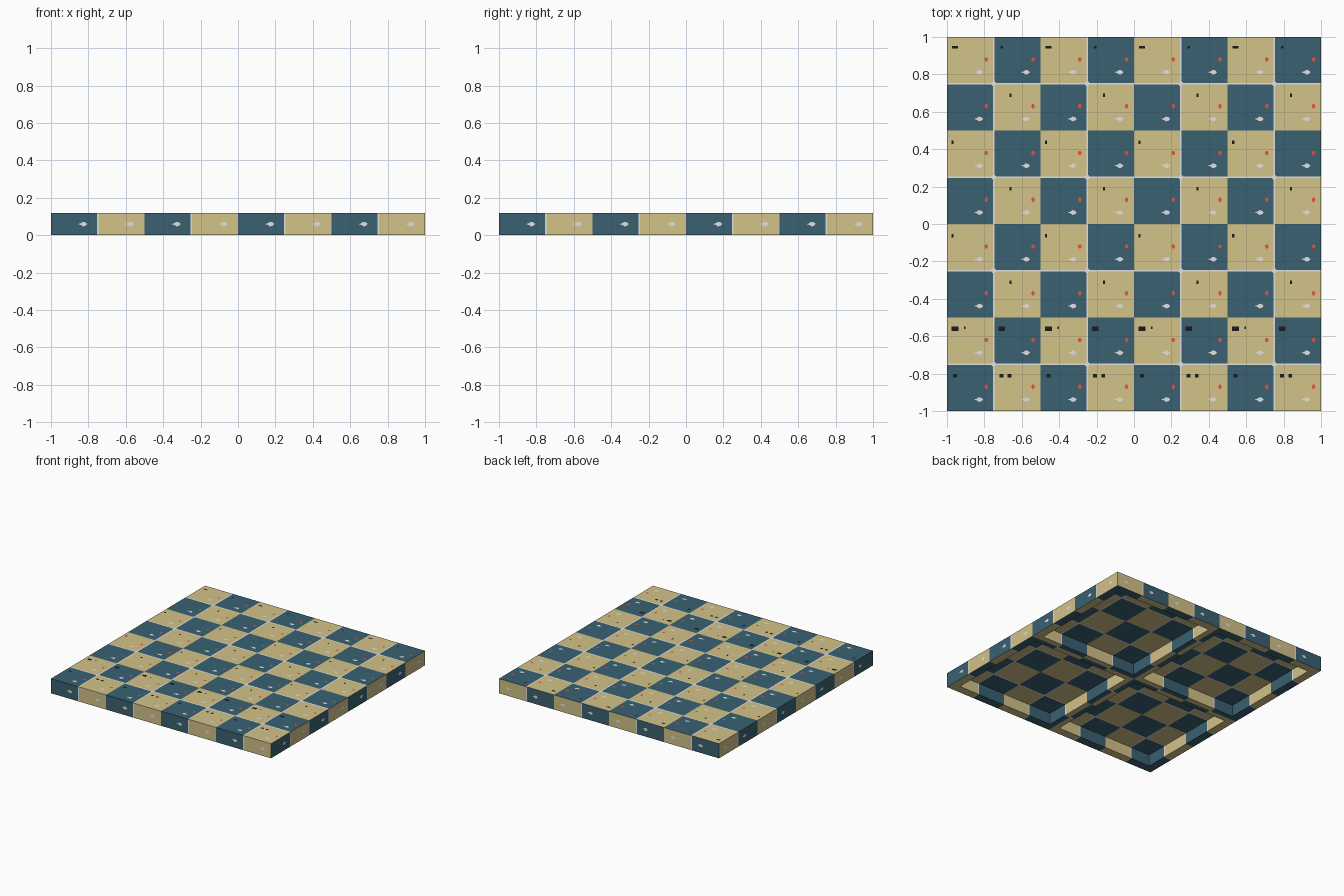
import bpy, bmesh, math
from mathutils import Matrix, Vector

cube = bpy.data.objects.get("Cube")
if cube:
    bpy.data.objects.remove(cube, do_unlink=True)

HEIGHT = 0.12
TILE = 0.25
COUNT = 8
SEAM = 0.005      # half width of the pale seams
RIM = 0.07        # frame width around the underside
RIB = 0.045       # half width of the underside cross
DEPTH = 0.095     # depth of the underside recesses
LIFT = 0.001


def material(name, r, g, b):
    mat = bpy.data.materials.new(name)
    mat.use_nodes = True
    mat.diffuse_color = (r, g, b, 1)
    mat.node_tree.nodes["Principled BSDF"].inputs["Base Color"].default_value = (r, g, b, 1)
    return mat


tan = material("tan", 0.65, 0.54, 0.25)
teal = material("teal", 0.042, 0.12, 0.168)
pale = material("pale grey", 0.75, 0.76, 0.74)
red = material("red", 0.88, 0.09, 0.05)
black = material("black", 0.01, 0.01, 0.012)


def add_object(name, bm, mats):
    mesh = bpy.data.meshes.new(name)
    bm.to_mesh(mesh)
    bm.free()
    for mat in mats:
        mesh.materials.append(mat)
    obj = bpy.data.objects.new(name, mesh)
    bpy.context.collection.objects.link(obj)


def on_seam(v):
    nearest = round(v / TILE)
    return nearest % 2 == 1 and abs(v - nearest * TILE) < SEAM


# Board block, cut along tile edges, seams and recess edges
bm = bmesh.new()
bmesh.ops.create_cube(bm, size=1, matrix=Matrix.Translation((0, 0, HEIGHT / 2))
                      @ Matrix.Diagonal((2, 2, HEIGHT, 1)))
cuts = [RIB, -RIB, 1 - RIM, RIM - 1]
for i in range(1, COUNT):
    edge = -1 + i * TILE
    cuts += [edge - SEAM, edge + SEAM] if i % 2 else [edge]
for axis in (Vector((1, 0, 0)), Vector((0, 1, 0))):
    for c in cuts:
        bmesh.ops.bisect_plane(bm, geom=bm.verts[:] + bm.edges[:] + bm.faces[:],
                               dist=1e-6, plane_co=axis * c, plane_no=axis)

# Four square recesses in the underside
bm.normal_update()
hollow = []
for f in bm.faces:
    c = f.calc_center_median()
    if f.normal.z < -0.5 and all(RIB < abs(v) < 1 - RIM for v in c.xy):
        hollow.append(f)
made = bmesh.ops.extrude_face_region(bm, geom=hollow)["geom"]
bmesh.ops.translate(bm, vec=(0, 0, DEPTH),
                    verts=[g for g in made if isinstance(g, bmesh.types.BMVert)])
bmesh.ops.delete(bm, geom=[f for f in hollow if f.is_valid], context='FACES')
bmesh.ops.recalc_face_normals(bm, faces=bm.faces[:])

# Checks on every face, following the axes that lie in its plane
for f in bm.faces:
    c = f.calc_center_median()
    if abs(f.normal.z) > 0.5:
        along = [c.x, c.y]
    else:
        along = [c.y] if abs(f.normal.x) > 0.5 else [c.x]
    if any(on_seam(v) for v in along):
        f.material_index = 2
    else:
        f.material_index = 1 - sum(math.floor(v / TILE) for v in along) % 2
add_object("checkered_board", bm, [tan, teal, pale])


# Small painted marks
def stamp(bm, points, matrix):
    bm.faces.new([bm.verts.new(matrix @ Vector((x, y, 0))) for x, y in points])


def bar(w, h):
    return [(-w, -h), (w, -h), (w, h), (-w, h)]


ARROW = [(-0.026, 0), (-0.008, -0.006), (0, -0.013), (0.012, -0.011),
         (0.024, 0), (0.012, 0.01), (0, 0.012), (-0.008, 0.005)]
DOT = [(0.01 * math.cos(a * math.pi / 3), 0.013 * math.sin(a * math.pi / 3)) for a in range(6)]
DIAMOND = [(-0.018, 0), (0, -0.018), (0.018, 0), (0, 0.018)]

arrows, dots, bars, studs = (bmesh.new() for _ in range(4))
for i in range(COUNT):
    for j in range(COUNT):
        corner = Vector((-1 + i * TILE, -1 + j * TILE, HEIGHT + LIFT))

        def place(bm, shape, x, y):
            stamp(bm, shape, Matrix.Translation(corner + Vector((x, y, 0))))

        place(arrows, ARROW, 0.17, 0.062)
        place(dots, DOT, 0.21, 0.13)
        is_tan = (i + j) % 2 == 1
        if j == 1:                              # heavy blot with a speck beside it
            place(bars, bar(0.018, 0.012), 0.043, 0.19)
            if is_tan:
                place(bars, bar(0.004, 0.006), 0.095, 0.195)
        elif j == 0:                            # one blot on teal, two on tan
            place(bars, bar(0.011, 0.009), 0.042, 0.188)
            if is_tan:
                place(bars, bar(0.01, 0.009), 0.085, 0.188)
        elif j == COUNT - 1:                    # bow-shaped dash
            place(bars, bar(0.016 if is_tan else 0.007, 0.007), 0.043, 0.195)
        elif is_tan:                            # faint specks
            place(bars, bar(0.006, 0.009), 0.09 if i % 2 else 0.03, 0.188)
        if i % 2 and j % 2:                     # pale joint where seams cross
            place(studs, DIAMOND, 0, 0)
    # One arrow per tile on each outer side
    for side in range(4):
        u = -1 + i * TILE + 0.17
        if side >= 2:
            u = -u
        stamp(arrows, ARROW, Matrix.Rotation(side * math.pi / 2, 4, 'Z')
              @ Matrix.Translation((u, -1 - LIFT, HEIGHT / 2))
              @ Matrix.Rotation(math.pi / 2, 4, 'X'))
add_object("pale_arrow_marks", arrows, [pale])
add_object("red_dot_marks", dots, [red])
add_object("black_blot_marks", bars, [black])
add_object("pale_seam_joints", studs, [pale])
